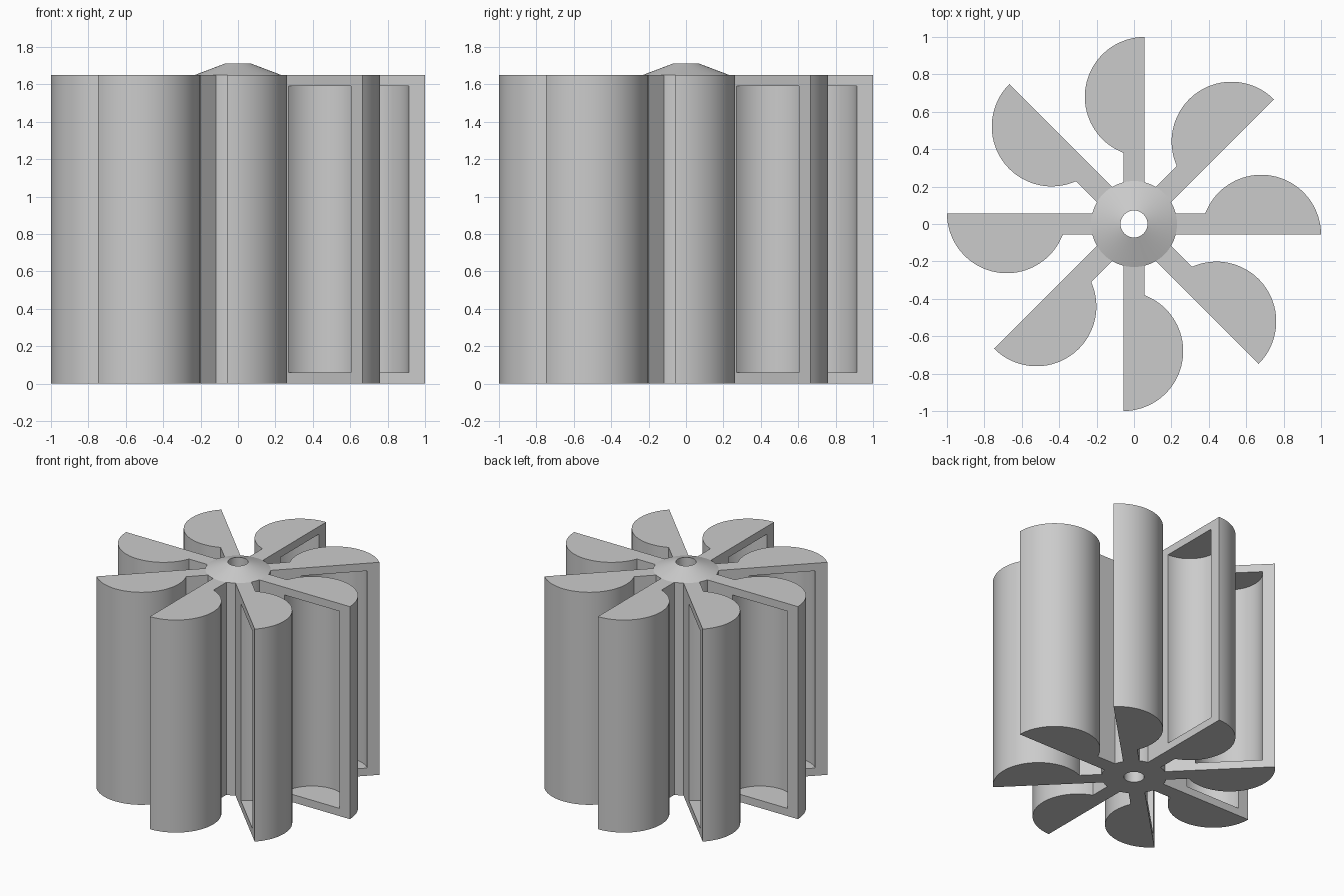
import bpy
import bmesh
from math import radians, sin, cos, asin, pi, sqrt

cube = bpy.data.objects.get("Cube")
if cube:
    bpy.data.objects.remove(cube)

HEIGHT = 1.65
HALF = 0.057          # half the spoke thickness
HUB_R = 0.23
HOLE_R = 0.072
ARC_STEPS = 40

grey = bpy.data.materials.new("light grey")
grey.use_nodes = True
color = (0.6, 0.6, 0.6, 1)
grey.diffuse_color = color
grey.node_tree.nodes["Principled BSDF"].inputs["Base Color"].default_value = color


def add_object(name, bm):
    bmesh.ops.recalc_face_normals(bm, faces=bm.faces)
    mesh = bpy.data.meshes.new(name)
    bm.to_mesh(mesh)
    bm.free()
    mesh.materials.append(grey)
    obj = bpy.data.objects.new(name, mesh)
    bpy.context.collection.objects.link(obj)
    return obj


def smooth(mesh):
    mesh.shade_smooth()
    mesh.set_sharp_from_angle(angle=radians(30))


def prism(name, outline, z0, z1):
    bm = bmesh.new()
    face = bm.faces.new([bm.verts.new((x, y, z0)) for x, y in outline])
    top = bmesh.ops.extrude_face_region(bm, geom=[face])["geom"]
    verts = [g for g in top if isinstance(g, bmesh.types.BMVert)]
    bmesh.ops.translate(bm, verts=verts, vec=(0, 0, z1 - z0))
    return add_object(name, bm)


def arc(cx, cy, r, a0, a1):
    angles = [a0 + (a1 - a0) * i / ARC_STEPS for i in range(ARC_STEPS + 1)]
    return [(cx + r * cos(a), cy + r * sin(a)) for a in angles]


# Hub: turned profile with a shallow cone on top and a bore through it
bm = bmesh.new()
profile = [(HOLE_R, 0), (HUB_R, 0), (HUB_R, HEIGHT), (HOLE_R, 1.71)]
ring = [bm.verts.new((r, 0, z)) for r, z in profile]
edges = [bm.edges.new((ring[i], ring[(i + 1) % 4])) for i in range(4)]
bmesh.ops.spin(bm, geom=ring + edges, cent=(0, 0, 0), axis=(0, 0, 1),
               angle=2 * pi, steps=72, use_merge=True)
bmesh.ops.remove_doubles(bm, verts=bm.verts, dist=0.0001)
hub = add_object("hub", bm)
smooth(hub.data)

# Bucket: spoke joined to a half-round body
root = sqrt(HUB_R ** 2 - HALF ** 2)
outline = [(root, -HALF)]
outline += arc(0.68, -HALF, 0.32, 0, pi - asin(2 * HALF / 0.32))
outline += [(root, HALF)]
bucket = prism("bucket_1", outline, 0, HEIGHT)

# Hollow the bucket from its flat side
pocket = arc(0.676, -HALF, 0.237, 0, pi) + [(0.439, -0.2), (0.913, -0.2)]
cutter = prism("pocket_cutter", pocket, 0.06, 1.59)
cutter.hide_render = True
cut = bucket.modifiers.new("pocket", "BOOLEAN")
cut.operation = "DIFFERENCE"
cut.solver = "EXACT"
cut.object = cutter
deps = bpy.context.evaluated_depsgraph_get()
hollow = bpy.data.meshes.new_from_object(bucket.evaluated_get(deps))
bucket.modifiers.clear()
bucket.data = hollow
bpy.data.objects.remove(cutter)
smooth(hollow)

# Repeat the bucket around the hub
for k in range(1, 8):
    copy = bpy.data.objects.new(f"bucket_{k + 1}", hollow)
    copy.rotation_euler.z = k * pi / 4
    bpy.context.collection.objects.link(copy)
